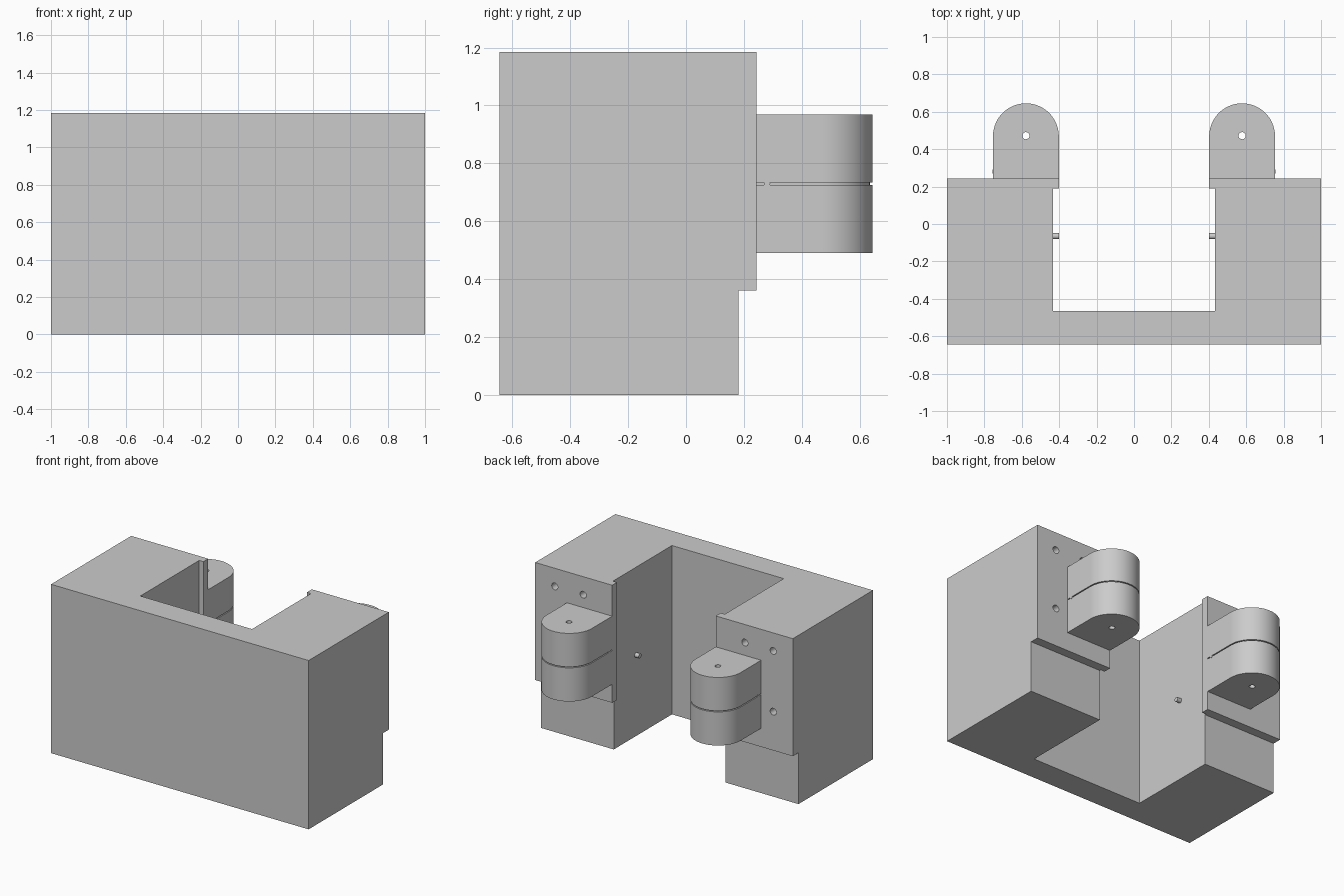
import bpy, bmesh, math
from mathutils import Matrix

if "Cube" in bpy.data.objects:
    bpy.data.objects.remove(bpy.data.objects["Cube"])

grey = bpy.data.materials.new("plain grey")
grey.diffuse_color = (0.6, 0.6, 0.6, 1)
grey.use_nodes = True
grey.node_tree.nodes["Principled BSDF"].inputs["Base Color"].default_value = grey.diffuse_color


def make_object(name, bm):
    bmesh.ops.recalc_face_normals(bm, faces=bm.faces)
    me = bpy.data.meshes.new(name)
    bm.to_mesh(me)
    bm.free()
    me.materials.append(grey)
    ob = bpy.data.objects.new(name, me)
    bpy.context.collection.objects.link(ob)
    return ob


def loft(name, rings):
    """Skin a stack of (profile, z) rings and cap both ends."""
    bm = bmesh.new()
    loops = [[bm.verts.new((x, y, z)) for x, y in prof] for prof, z in rings]
    n = len(loops[0])
    for a, b in zip(loops, loops[1:]):
        for i in range(n):
            j = (i + 1) % n
            bm.faces.new((a[i], a[j], b[j], b[i]))
    bm.faces.new(loops[0][::-1])
    bm.faces.new(loops[-1])
    return make_object(name, bm)


def cylinder(name, center, radius, length, axis, segs=24):
    rot = {'X': Matrix.Rotation(math.pi / 2, 4, 'Y'),
           'Y': Matrix.Rotation(math.pi / 2, 4, 'X'),
           'Z': Matrix.Identity(4)}[axis]
    bm = bmesh.new()
    bmesh.ops.create_cone(bm, cap_ends=True, segments=segs, radius1=radius,
                          radius2=radius, depth=length,
                          matrix=Matrix.Translation(center) @ rot)
    return make_object(name, bm)


def cut(ob, cutter):
    mod = ob.modifiers.new("cut", 'BOOLEAN')
    mod.operation = 'DIFFERENCE'
    mod.solver = 'EXACT'
    mod.object = cutter
    bpy.context.view_layer.objects.active = ob
    bpy.ops.object.modifier_apply(modifier=mod.name)
    bpy.data.objects.remove(cutter)


def smooth(ob):
    ob.data.shade_smooth()
    ob.data.set_sharp_from_angle(angle=math.radians(30))


TOP, BACK, LOWER_BACK, STEP = 1.185, 0.244, 0.181, 0.36

# U-shaped body with small inner lips at the arm ends
half = [(1, -0.645), (1, BACK), (0.402, BACK), (0.402, 0.19),
        (0.434, 0.19), (0.434, -0.464)]
body = loft("body", [(half + [(-x, y) for x, y in reversed(half)], 0),] +
            [(half + [(-x, y) for x, y in reversed(half)], TOP)])

# recess below the mounting plates
box = [(-1.2, LOWER_BACK), (1.2, LOWER_BACK), (1.2, 0.5), (-1.2, 0.5)]
cut(body, loft("recess_cutter", [(box, -0.2), (box, STEP)]))

# screw holes, three on each plate
for s in (-1, 1):
    for x, z in ((0.848, 1.058), (0.628, 1.058), (0.848, 0.632)):
        cut(body, cylinder("hole_cutter", (s * x, BACK, z), 0.024, 0.16, 'Y'))
smooth(body)

CX, CY, R = 0.578, 0.469, 0.176


def arch(s, inset=0):
    """Knuckle outline: straight sides with a round end."""
    r = R - inset
    pts = [(CX + r, BACK)]
    pts += [(CX + r * math.cos(math.pi * i / 40), CY + r * math.sin(math.pi * i / 40))
            for i in range(41)]
    pts.append((CX - r, BACK))
    return [(s * x, y) for x, y in pts]


for s, side in ((-1, "left"), (1, "right")):
    # hinge knuckle with a thin groove at mid height and a pin hole
    knuckle = loft(side + "_knuckle", [
        (arch(s), 0.49), (arch(s), 0.726), (arch(s, 0.01), 0.726),
        (arch(s, 0.01), 0.733), (arch(s), 0.733), (arch(s), 0.968)])
    cut(knuckle, cylinder("pin_cutter", (s * CX, 0.472, 0.73), 0.019, 1, 'Z'))
    smooth(knuckle)

    # tiny flush peg in the groove
    peg = cylinder(side + "_groove_peg", (s * CX, 0.28, 0.7295), 0.011,
                   2 * R + 0.003, 'X', 16)
    smooth(peg)

    # locating pin on the inner wall
    pin = cylinder(side + "_locating_pin", (s * 0.427, -0.065, 0.57), 0.016, 0.05, 'X')
    smooth(pin)
